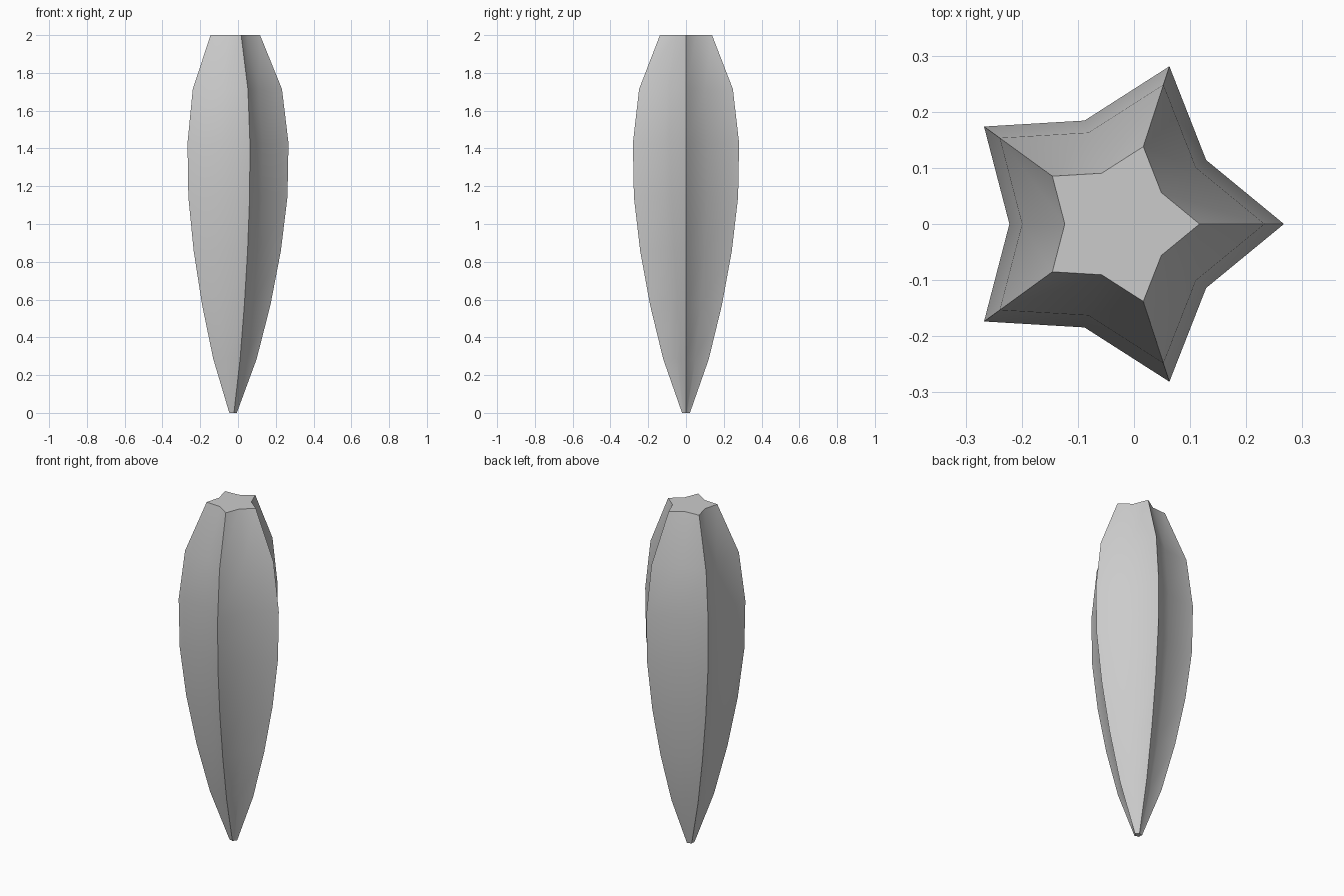
import bpy, bmesh
from math import cos, sin, pi, radians

if "Cube" in bpy.data.objects:
    bpy.data.objects.remove(bpy.data.objects["Cube"])

# Tip radius of the star section at evenly spaced heights
radii = [0.022, 0.127, 0.2, 0.255, 0.29, 0.2955, 0.261, 0.145]
height, valley_ratio, points = 2.0, 0.656, 5
centre_x = -max(radii) * (1 - cos(pi / points)) / 2

# Lofted five-pointed body
bm = bmesh.new()
n = points * 2
rings = []
for i, r in enumerate(radii):
    z = height * i / (len(radii) - 1)
    ring = []
    for k in range(n):
        rk = r * (valley_ratio if k % 2 else 1)
        a = pi * k / points
        ring.append(bm.verts.new((centre_x + rk * cos(a), rk * sin(a), z)))
    rings.append(ring)
for lo, hi in zip(rings, rings[1:]):
    for k in range(n):
        j = (k + 1) % n
        bm.faces.new((lo[k], lo[j], hi[j], hi[k]))

# Flat end caps
bm.faces.new(rings[0][::-1])
bm.faces.new(rings[-1])

mesh = bpy.data.meshes.new("ribbed_fruit")
bm.to_mesh(mesh)
bm.free()
body = bpy.data.objects.new("ribbed_fruit", mesh)
bpy.context.collection.objects.link(body)

# Smooth sides and valleys, sharp ridges and caps
bpy.context.view_layer.objects.active = body
body.select_set(True)
bpy.ops.object.shade_smooth_by_angle(angle=radians(35))
